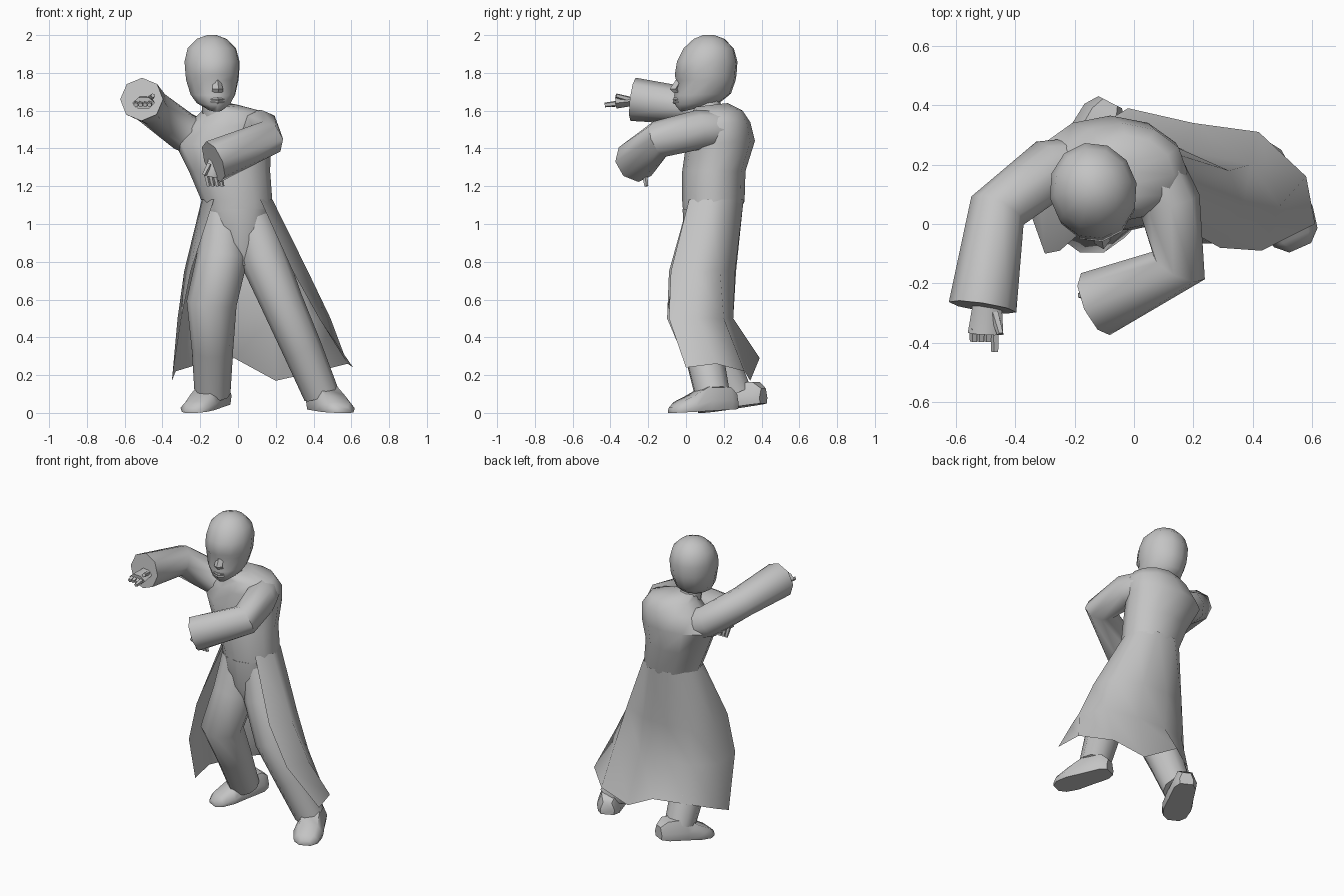
import bpy, bmesh
from math import sin, cos, pi, radians
from mathutils import Vector

if "Cube" in bpy.data.objects:
    bpy.data.objects.remove(bpy.data.objects["Cube"], do_unlink=True)

grey = bpy.data.materials.new("plain grey")
grey.use_nodes = True
colour = (0.55, 0.55, 0.55, 1)
grey.diffuse_color = colour
grey.node_tree.nodes["Principled BSDF"].inputs["Base Color"].default_value = colour
parts = []


def loft(name, rings, closed=True):
    """Skin a list of equally long point rings into one object."""
    bm = bmesh.new()
    rows = [[bm.verts.new(point) for point in ring] for ring in rings]
    count = len(rows[0])
    for low, high in zip(rows, rows[1:]):
        for i in range(count if closed else count - 1):
            j = (i + 1) % count
            bm.faces.new((low[i], low[j], high[j], high[i]))
    if closed:
        bm.faces.new(rows[0][::-1])
        bm.faces.new(rows[-1])
    bmesh.ops.recalc_face_normals(bm, faces=bm.faces)
    mesh = bpy.data.meshes.new(name)
    bm.to_mesh(mesh)
    bm.free()
    mesh.materials.append(grey)
    obj = bpy.data.objects.new(name, mesh)
    bpy.context.collection.objects.link(obj)
    parts.append(obj)
    return obj


def tube(name, path, sides=8, flat=1.0):
    """Limb through (x, y, z, radius) stations."""
    points = [Vector(station[:3]) for station in path]
    overall = (points[-1] - points[0]).normalized()
    reference = Vector((0, 1, 0)) if abs(overall.z) > 0.7 else Vector((0, 0, 1))
    rings = []
    for k, station in enumerate(path):
        before = points[k] - points[max(k - 1, 0)]
        after = points[min(k + 1, len(points) - 1)] - points[k]
        along = (before.normalized() + after.normalized()).normalized()
        side = along.cross(reference).normalized()
        up = side.cross(along)
        radius = station[3]
        rings.append([points[k] + side * radius * cos(a) + up * radius * flat * sin(a)
                      for a in (2 * pi * i / sides for i in range(sides))])
    return loft(name, rings)


def oval(front, back, half, z_front, z_back, x=0.0, sides=12):
    """Level or tilted oval, its first point at the front."""
    ring = []
    for i in range(sides):
        a = 2 * pi * i / sides
        t = (1 - cos(a)) / 2
        ring.append(Vector((x + half * sin(a), front + (back - front) * t,
                            z_front + (z_back - z_front) * t)))
    return ring


# Head: stacked ovals, turned a little to its left, with pressed-in eye sockets
head_rings = [oval(*row) for row in (
    (-0.14, 0.02, 0.045, 1.595, 1.63),
    (-0.17, 0.08, 0.09, 1.63, 1.65),
    (-0.175, 0.13, 0.12, 1.68, 1.69),
    (-0.165, 0.155, 0.14, 1.76, 1.76),
    (-0.172, 0.16, 0.144, 1.79, 1.79),
    (-0.16, 0.165, 0.148, 1.86, 1.86),
    (-0.125, 0.145, 0.13, 1.93, 1.93),
    (-0.07, 0.095, 0.08, 1.98, 1.98),
    (-0.02, 0.04, 0.025, 2.0, 2.0))]
for i in (1, -1):
    head_rings[3][i].y += 0.018
face = [loft("head", head_rings)]
nose_rings = [[(-w, y + 0.025, z), (0, y, z), (w, y + 0.025, z), (0, y + 0.05, z)]
              for w, y, z in ((0.02, -0.162, 1.77), (0.028, -0.198, 1.715), (0.03, -0.18, 1.695))]
face.append(loft("nose", nose_rings))
for name, z in (("upper_lip", 1.66), ("lower_lip", 1.645)):
    face.append(tube(name, [(-0.035, -0.155, z, 0.006), (0, -0.174, z, 0.01),
                            (0.035, -0.155, z, 0.006)], sides=6))
for piece in face:
    piece.location = (-0.137, 0.11, 0)
    piece.rotation_euler.z = radians(10)

tube("neck", [(-0.1, 0.14, 1.53, 0.085), (-0.12, 0.12, 1.6, 0.07), (-0.13, 0.11, 1.68, 0.065)])

# Upper coat
loft("coat_body", [oval(front, back, half, z, z + tilt, x) for x, front, back, half, z, tilt in (
    (0.0, -0.015, 0.29, 0.18, 1.06, 0.02),
    (-0.005, -0.02, 0.31, 0.187, 1.12, 0),
    (-0.045, -0.02, 0.315, 0.215, 1.28, 0),
    (-0.08, 0.0, 0.365, 0.255, 1.42, 0.02),
    (-0.04, 0.01, 0.34, 0.22, 1.52, 0.02),
    (-0.03, 0.03, 0.3, 0.165, 1.59, 0.01),
    (-0.09, 0.05, 0.22, 0.085, 1.62, 0.02))])

# Coat skirt: open sheet from the left front edge round the back to the right edge
waist = oval(-0.023, 0.315, 0.19, 1.13, 1.13, -0.005, sides=9)[1:]
upper = [(0.29, -0.08), (0.37, 0.05), (0.32, 0.18), (0.14, 0.26),
         (-0.04, 0.265), (-0.19, 0.23), (-0.285, 0.09), (-0.25, -0.09)]
lower = [(0.43, -0.09), (0.49, 0.06), (0.39, 0.2), (0.17, 0.25),
         (-0.04, 0.25), (-0.2, 0.22), (-0.32, 0.1), (-0.3, -0.1)]
hem = [(0.61, 0, 0.24), (0.58, 0.16, 0.26), (0.42, 0.31, 0.22), (0.2, 0.34, 0.17),
       (-0.02, 0.39, 0.29), (-0.2, 0.28, 0.26), (-0.33, 0.16, 0.22), (-0.35, 0.04, 0.17)]
loft("coat_skirt", [waist, [(x, y, 0.75) for x, y in upper],
                    [(x, y, 0.5) for x, y in lower], hem], closed=False)

# Trousers
loft("hips", [oval(front, back, half, z, z, x) for x, front, back, half, z in (
    (0.04, 0.03, 0.16, 0.05, 0.78), (0.01, -0.01, 0.22, 0.14, 0.9),
    (0, -0.018, 0.28, 0.178, 1.08))])
tube("right_leg", [(-0.075, 0.13, 1.06, 0.11), (-0.085, 0.09, 0.82, 0.135),
                   (-0.14, 0.03, 0.58, 0.133), (-0.135, 0.15, 0.34, 0.11),
                   (-0.135, 0.26, 0.1, 0.095)], sides=10)
tube("left_leg", [(0.06, 0.13, 1.06, 0.11), (0.135, 0.09, 0.82, 0.125),
                  (0.235, 0.04, 0.58, 0.112), (0.34, 0.09, 0.34, 0.105),
                  (0.44, 0.14, 0.1, 0.095)], sides=10)


def shoe(name, heel, toe):
    """Flat-soled shoe between two sole points."""
    start, end = Vector(heel), Vector(toe)
    across = (end - start).cross(Vector((0, 0, 1))).normalized()
    rings = []
    for t, width, height in ((0, 0.045, 0.08), (0.12, 0.075, 0.12), (0.45, 0.085, 0.13),
                             (0.7, 0.095, 0.085), (0.9, 0.08, 0.055), (1, 0.04, 0.03)):
        middle_point = start.lerp(end, t)
        rings.append([middle_point + across * width * u + Vector((0, 0, height * v))
                      for u, v in ((-0.9, 0), (0.9, 0), (1, 0.4), (0.6, 1), (-0.6, 1), (-1, 0.4))])
    loft(name, rings)


shoe("right_shoe", (-0.08, 0.41, 0.05), (-0.25, 0.08, 0))
shoe("left_shoe", (0.41, 0.26, 0.02), (0.56, -0.08, 0))

# Sleeves
tube("right_sleeve", [(-0.2, 0.19, 1.45, 0.1), (-0.29, 0.18, 1.49, 0.105),
                      (-0.46, 0.045, 1.62, 0.1), (-0.51, -0.28, 1.66, 0.115)])
tube("left_sleeve", [(0.08, 0.16, 1.5, 0.1), (0.12, 0.07, 1.5, 0.105),
                     (0.15, -0.14, 1.45, 0.1), (-0.13, -0.27, 1.33, 0.115)])

# Hands: palm, then a fan of fingers and a thumb
tube("right_palm", [(-0.5, -0.2, 1.66, 0.045), (-0.495, -0.28, 1.65, 0.05),
                    (-0.5, -0.37, 1.64, 0.06)], sides=6, flat=0.55)
tube("left_palm", [(-0.06, -0.23, 1.35, 0.04), (-0.12, -0.23, 1.33, 0.045),
                   (-0.135, -0.22, 1.25, 0.04)], sides=6, flat=0.6)
for i in range(4):
    shift = 0.024 * i
    reach = 0.43 if i == 3 else 0.395
    tube("right_finger", [(-0.54 + shift, -0.35, 1.64, 0.016),
                          (-0.54 + shift, -reach, 1.63, 0.013)], sides=5)
    tube("left_finger", [(-0.17 + shift, -0.22, 1.27, 0.015),
                         (-0.155 + shift, -0.21, 1.2, 0.011)], sides=5)
tube("right_thumb", [(-0.47, -0.3, 1.66, 0.016), (-0.45, -0.37, 1.68, 0.012)], sides=5)
tube("left_thumb", [(-0.15, -0.24, 1.32, 0.016), (-0.18, -0.24, 1.26, 0.012)], sides=5)

# Smooth shading with sharp creases
bpy.ops.object.select_all(action="DESELECT")
for obj in parts:
    obj.select_set(True)
bpy.context.view_layer.objects.active = parts[0]
bpy.ops.object.shade_smooth_by_angle(angle=radians(50))
